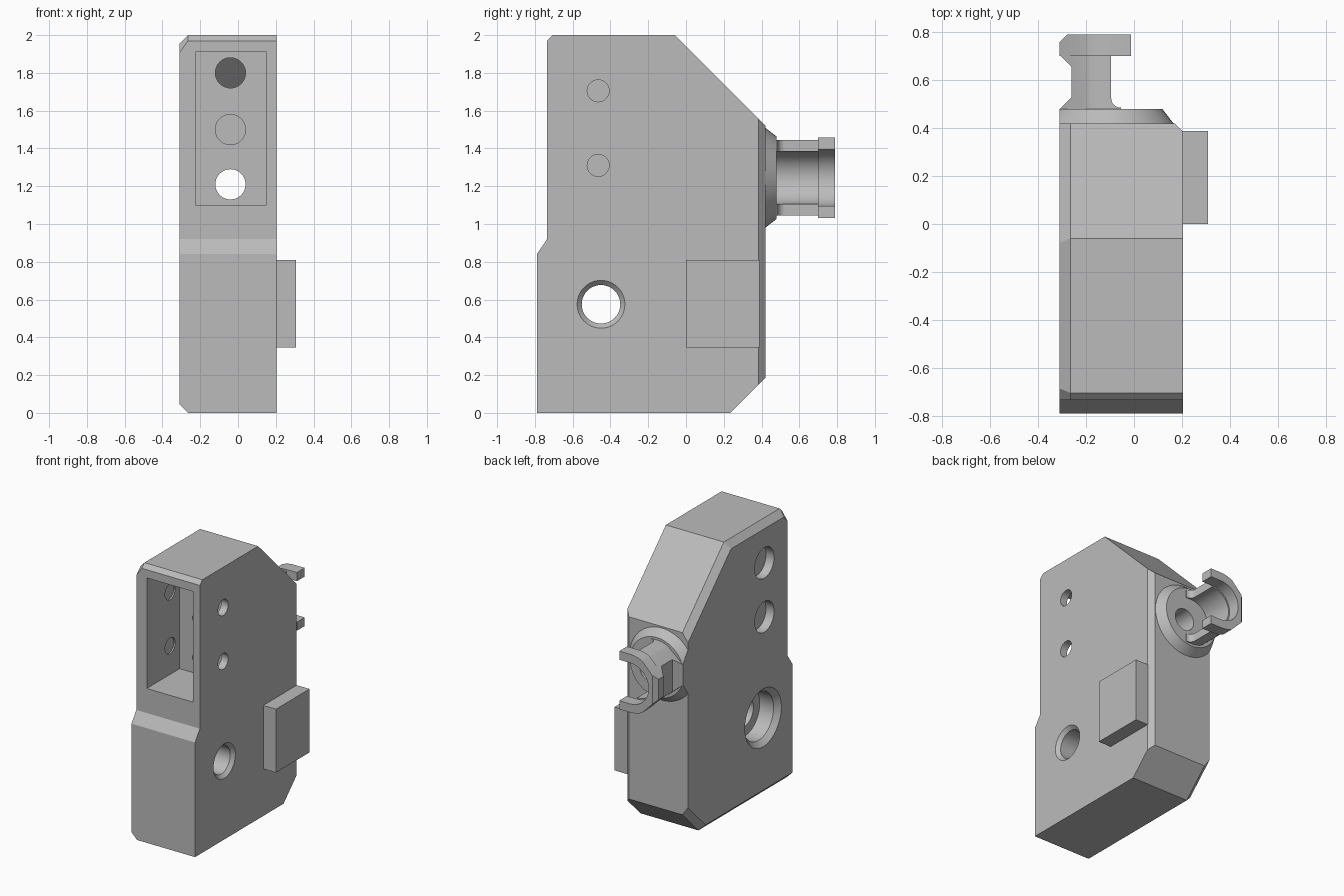
import bpy, bmesh, math
from mathutils import Vector

old = bpy.data.objects.get("Cube")
if old:
    bpy.data.objects.remove(old, do_unlink=True)

grey = bpy.data.materials.new("light_grey")
grey.use_nodes = True
grey.diffuse_color = (0.5, 0.5, 0.5, 1)
grey.node_tree.nodes["Principled BSDF"].inputs["Base Color"].default_value = (0.5, 0.5, 0.5, 1)


def finish(name, bm):
    bmesh.ops.recalc_face_normals(bm, faces=bm.faces[:])
    mesh = bpy.data.meshes.new(name)
    bm.to_mesh(mesh)
    bm.free()
    mesh.materials.append(grey)
    obj = bpy.data.objects.new(name, mesh)
    bpy.context.collection.objects.link(obj)
    return obj


def extrude(points, axis, start, end):
    """Prism from a 2D outline, whose coordinates fill the other two axes in order."""
    bm = bmesh.new()
    verts = []
    for p in points:
        co = list(p)
        co.insert(axis, start)
        verts.append(bm.verts.new(co))
    face = bm.faces.new(verts)
    new = bmesh.ops.extrude_face_region(bm, geom=[face])["geom"]
    shift = Vector((0, 0, 0))
    shift[axis] = end - start
    bmesh.ops.translate(bm, vec=shift, verts=[v for v in new if isinstance(v, bmesh.types.BMVert)])
    return bm


def circle(a, b, r, n=48):
    return [(a + r * math.cos(2 * math.pi * i / n), b + r * math.sin(2 * math.pi * i / n)) for i in range(n)]


def cone(axis, a, b, r1, r2, start, end):
    """Cylinder or frustum along an axis."""
    bm = extrude(circle(a, b, r1), axis, start, end)
    centre = Vector((a, b))
    for v in bm.verts:
        if abs(v.co[axis] - end) < 1e-5:
            others = [i for i in range(3) if i != axis]
            for i, c in zip(others, centre):
                v.co[i] = c + (v.co[i] - c) * r2 / r1
    return bm


def box(x, y, z):
    return extrude([(x[0], y[0]), (x[1], y[0]), (x[1], y[1]), (x[0], y[1])], 2, *z)


def combine(target, tool_bm, operation="DIFFERENCE"):
    tool = finish("cutter", tool_bm)
    tool.hide_render = True
    mod = target.modifiers.new("cut", "BOOLEAN")
    mod.operation = operation
    mod.solver = "EXACT"
    mod.object = tool
    bpy.context.view_layer.objects.active = target
    bpy.ops.object.modifier_apply(modifier=mod.name)
    bpy.data.objects.remove(tool, do_unlink=True)


def smooth(obj):
    bpy.ops.object.select_all(action="DESELECT")
    obj.select_set(True)
    bpy.context.view_layer.objects.active = obj
    bpy.ops.object.shade_smooth_by_angle(angle=math.radians(25))


LEFT, RIGHT = 0.205, -0.31
FRONT, BACK = -0.735, 0.42

# Body: side profile with chamfered edges
side = [(-0.79, 0), (0.235, 0), (BACK, 0.185), (BACK, 1.52), (-0.06, 2),
        (-0.705, 2), (FRONT, 1.97), (FRONT, 0.92), (-0.79, 0.84)]
bm = extrude(side, 0, RIGHT, LEFT)


def chamfer(rule, size):
    edges = [e for e in bm.edges if all(rule(v.co) for v in e.verts)]
    bmesh.ops.bevel(bm, geom=edges, offset=size, segments=1, affect="EDGES", clamp_overlap=False)


chamfer(lambda c: c.x < -0.3 and c.z > 1.5, 0.045)
chamfer(lambda c: c.x < -0.3 and c.z < 0.19, 0.045)
chamfer(lambda c: c.x > 0.2 and c.y > 0.41, 0.035)
body = finish("body", bm)

# Conical flange on the back, trimmed flush with the side
HX, HZ = -0.1, 1.245
flange = finish("flange", cone(1, HX, HZ, 0.265, 0.218, BACK - 0.001, 0.48))
combine(flange, box((RIGHT, 1), (0, 1), (0, 2)), "INTERSECT")

# Front pocket and the three bores in its rear wall
POCKET = -0.355
combine(body, box((-0.225, 0.15), (-0.9, POCKET), (1.1, 1.91)))
combine(body, cone(1, -0.04, 1.5, 0.08, 0.08, POCKET - 0.1, -0.1))
through = (1, -0.04, 1.21, 0.08, 0.08, POCKET - 0.1, 0.6)
combine(body, cone(*through))
combine(flange, cone(*through))
bore = cone(1, -0.04, 1.8, 0.08, 0.08, POCKET - 0.1, 0.04)
for v in bore.verts:
    if v.co.y > 0:
        v.co.y -= v.co.z - 1.8
combine(body, bore)

# Screw holes through the pocket walls, with counterbores
for z in (1.705, 1.31):
    combine(body, cone(0, -0.465, z, 0.058, 0.058, 0.1, 0.3))
    combine(body, cone(0, -0.465, z, 0.058, 0.058, -0.235, -0.2))
    combine(body, cone(0, -0.465, z, 0.112, 0.112, -0.4, -0.245))

# Large cross hole, countersunk on one side and counterbored on the other
for r1, r2, start, end in ((0.102, 0.102, -0.4, 0.3), (0.102, 0.127, 0.18, LEFT + 0.0005),
                           (0.175, 0.175, -0.4, -0.16), (0.212, 0.175, RIGHT - 0.0005, -0.273)):
    combine(body, cone(0, -0.45, 0.575, r1, r2, start, end))

# Raised pad on the left side
pad = finish("side_pad", box((LEFT - 0.002, 0.308), (0, 0.388), (0.345, 0.81)))


# Hook: a trough section trimmed by a plan outline
def trough(outer, inner, start, end):
    def arc(r, a0, a1, n=20):
        return [(HX + r * math.cos(math.radians(a0 + (a1 - a0) * i / n)),
                 HZ + r * math.sin(math.radians(a0 + (a1 - a0) * i / n))) for i in range(n + 1)]
    shape = [(0.1, HZ + outer)] + arc(outer, 90, 117, 8)
    shape += [(RIGHT, HZ + 0.075), (RIGHT, HZ - 0.075)]
    shape += arc(outer, 243, 270, 8) + [(0.1, HZ - outer), (0.1, HZ - inner)]
    shape += arc(inner, 270, 90) + [(0.1, HZ + inner)]
    return extrude(shape, 1, start, end)


neck = finish("hook_neck", trough(0.2, 0.14, 0.47, 0.701))
fillet = [(-0.055 - 0.04 * math.sin(t), 0.525 - 0.04 * math.cos(t))
          for t in (math.pi / 2 * i / 6 for i in range(6, -1, -1))]
combine(neck, extrude([(-0.095, 0.701)] + fillet + [(-0.055, 0.47), (RIGHT, 0.47), (RIGHT, 0.48),
                       (-0.26, 0.53), (-0.26, 0.655), (-0.305, 0.701)], 2, 1, 1.6), "INTERSECT")
head = finish("hook_head", trough(0.213, 0.15, 0.7, 0.79))
combine(head, extrude([(-0.012, 0.7), (-0.012, 0.79), (-0.28, 0.79), (RIGHT, 0.76), (RIGHT, 0.7)],
                      2, 1, 1.6), "INTERSECT")

for part in (body, flange, neck, head):
    smooth(part)
